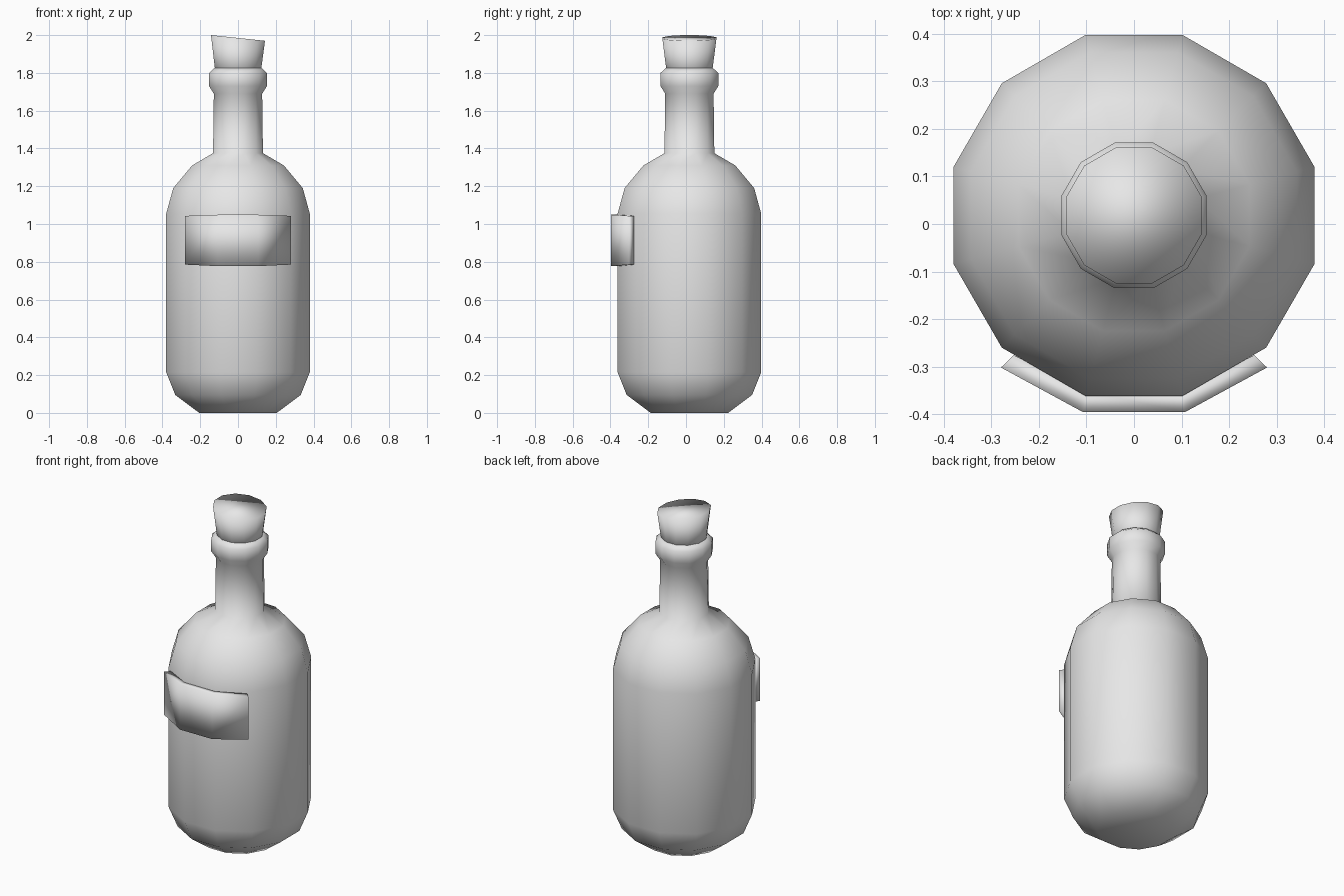
import bpy, bmesh, math

cube = bpy.data.objects.get("Cube")
if cube:
    bpy.data.objects.remove(cube, do_unlink=True)

SIDES = 12
AXIS_Y = 0.018

grey = bpy.data.materials.new("plain grey")
grey.use_nodes = True
grey.diffuse_color = (0.8, 0.8, 0.8, 1)
grey.node_tree.nodes["Principled BSDF"].inputs["Base Color"].default_value = (0.8, 0.8, 0.8, 1)


def finish(bm, name):
    """Turn a bmesh into a smooth-shaded object."""
    bmesh.ops.recalc_face_normals(bm, faces=bm.faces)
    for face in bm.faces:
        face.smooth = True
    mesh = bpy.data.meshes.new(name)
    bm.to_mesh(mesh)
    bm.free()
    mesh.materials.append(grey)
    obj = bpy.data.objects.new(name, mesh)
    bpy.context.collection.objects.link(obj)
    return obj


def loft(bm, rings):
    """Bridge closed rings of vertices and cap both ends."""
    for low, high in zip(rings, rings[1:]):
        n = len(low)
        for i in range(n):
            j = (i + 1) % n
            bm.faces.new((low[i], low[j], high[j], high[i]))
    bm.faces.new(rings[0][::-1])
    bm.faces.new(rings[-1])


def turned(name, profile, top_slope=0):
    """Twelve-sided turned solid; profile is (flat-to-centre radius, height)."""
    bm = bmesh.new()
    rings = []
    for radius, z in profile:
        r = radius / math.cos(math.pi / SIDES)
        angles = [math.tau * (i + 0.5) / SIDES for i in range(SIDES)]
        rings.append([bm.verts.new((r * math.cos(a), AXIS_Y + r * math.sin(a), z))
                      for a in angles])
    for v in rings[-1]:
        v.co.z += top_slope * v.co.x
    loft(bm, rings)
    return finish(bm, name)


# Bottle: rounded base, straight body, shoulder, neck and lip
turned("bottle", [(0.205, 0), (0.332, 0.095), (0.38, 0.215), (0.38, 1.055),
                  (0.343, 1.19), (0.243, 1.31), (0.132, 1.375), (0.128, 1.69),
                  (0.153, 1.73), (0.153, 1.80), (0.125, 1.825)])

# Cork: flares upward, with a slanted cut on top
turned("cork", [(0.115, 1.76), (0.143, 1.985)], top_slope=-0.105)

# Label: a thick bent band wrapped on the front of the body
outer = [(-0.28, -0.302), (-0.107, -0.396), (0.107, -0.396), (0.28, -0.302)]
inner = [(0.253, -0.276), (0.097, -0.352), (-0.097, -0.352), (-0.253, -0.276)]
bm = bmesh.new()
label_rings = []
for z, bulge in ((0.785, -0.008), (1.043, 0.006)):
    label_rings.append([bm.verts.new((x, y, z + (bulge if abs(x) < 0.2 else 0)))
                        for x, y in outer + inner])
loft(bm, label_rings)
finish(bm, "label")
